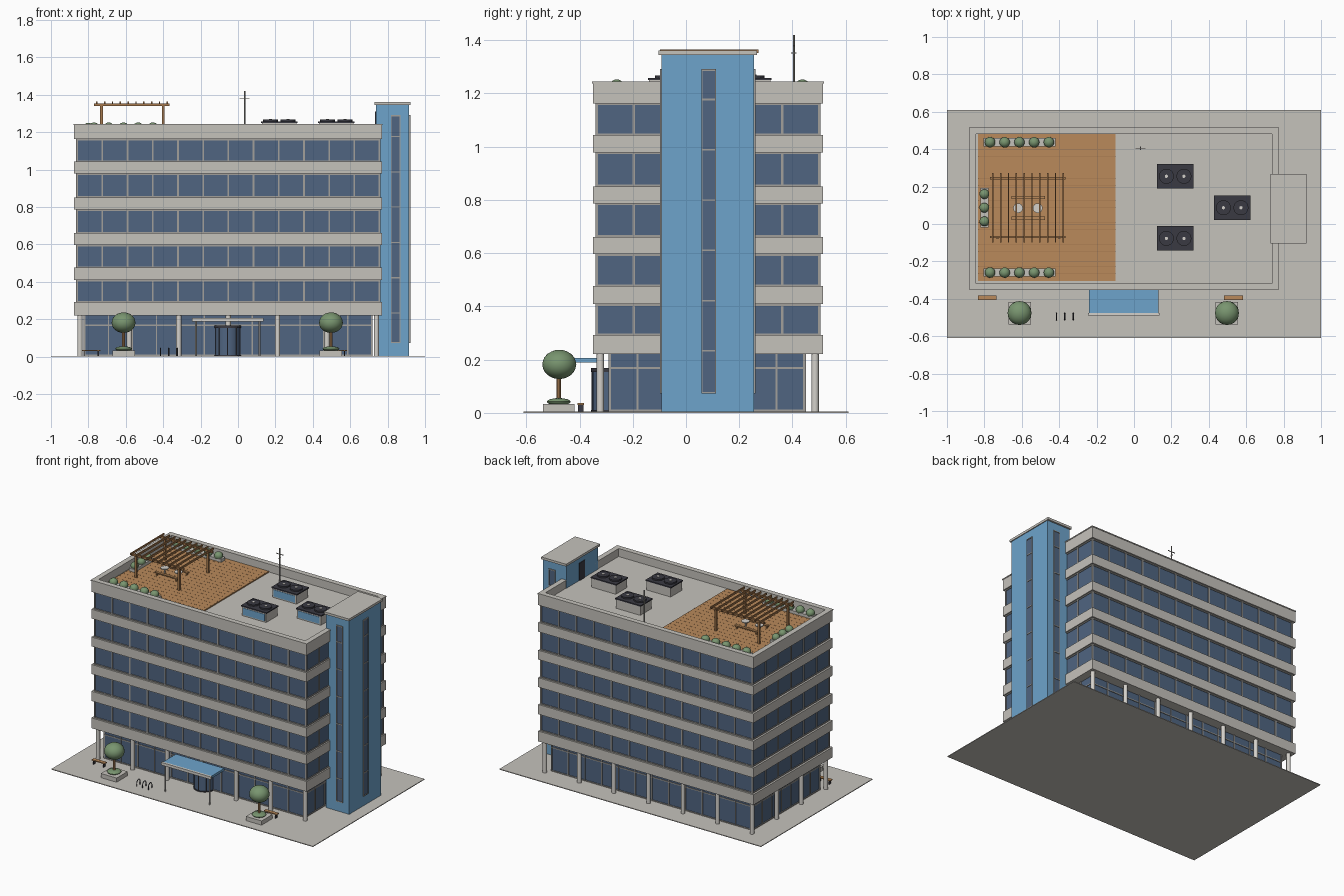
import bpy, bmesh, math
from mathutils import Matrix, Vector

cube = bpy.data.objects.get("Cube")
if cube:
    bpy.data.objects.remove(cube, do_unlink=True)


def material(name, r, g, b):
    m = bpy.data.materials.new(name)
    m.use_nodes = True
    m.diffuse_color = (r, g, b, 1)
    m.node_tree.nodes["Principled BSDF"].inputs["Base Color"].default_value = (r, g, b, 1)
    return m


CONCRETE = material("concrete", .56, .54, .50)
PALE = material("pale_stone", .66, .64, .60)
GLASS = material("tinted_glass", .08, .13, .22)
BLUE = material("blue_cladding", .155, .37, .60)
DECK = material("deck_wood", .49, .255, .105)
TIMBER = material("timber", .38, .19, .075)
LEAF = material("foliage", .19, .30, .16)
DARK = material("dark_metal", .042, .042, .055)
STEEL = material("grey_metal", .36, .35, .33)


class Part:
    """Collects primitives that share one material into one object."""

    def __init__(self, name, mat):
        self.name, self.mat, self.bm = name, mat, bmesh.new()

    def box(self, x0, x1, y0, y1, z0, z1):
        mid = Vector((x0 + x1, y0 + y1, z0 + z1)) / 2
        size = Matrix.Diagonal((x1 - x0, y1 - y0, z1 - z0, 1))
        bmesh.ops.create_cube(self.bm, size=1, matrix=Matrix.Translation(mid) @ size)
        return self

    def block(self, x, y, w, d, z0, z1):
        return self.box(x - w / 2, x + w / 2, y - d / 2, y + d / 2, z0, z1)

    def rod(self, x, y, r, z0, z1, sides=16):
        bmesh.ops.create_cone(self.bm, cap_ends=True, segments=sides, radius1=r, radius2=r,
                              depth=z1 - z0, matrix=Matrix.Translation((x, y, (z0 + z1) / 2)))
        return self

    def ball(self, x, y, z, r, squash=1):
        bmesh.ops.create_icosphere(self.bm, subdivisions=3, radius=r,
                                   matrix=Matrix.Translation((x, y, z)) @ Matrix.Diagonal((1, 1, squash, 1)))
        return self

    def done(self, smooth=False):
        mesh = bpy.data.meshes.new(self.name)
        self.bm.to_mesh(mesh)
        self.bm.free()
        mesh.materials.append(self.mat)
        obj = bpy.data.objects.new(self.name, mesh)
        bpy.context.collection.objects.link(obj)
        if smooth:
            bpy.ops.object.select_all(action='DESELECT')
            obj.select_set(True)
            bpy.context.view_layer.objects.active = obj
            bpy.ops.object.shade_smooth_by_angle()
        return obj


def spread(a, b, bays):
    return [a + (b - a) * i / bays for i in range(bays + 1)]


def mullions(part, x0, x1, y0, y1, z0, z1, nx, ny, w=.009, out=.005):
    """Upright bars round all four sides of a glazed box."""
    for x in spread(x0, x1, nx):
        for y in (y0, y1):
            part.block(x, y, w, out * 2, z0, z1)
    for y in spread(y0, y1, ny):
        for x in (x0, x1):
            part.block(x, y, out * 2, w, z0, z1)


def ring(part, x0, x1, y0, y1, z0, z1, t):
    """Rectangular wall ring of thickness t."""
    for a, b in ((y0, y0 + t), (y1 - t, y1)):
        part.box(x0, x1, a, b, z0, z1)
    for a, b in ((x0, x0 + t), (x1 - t, x1)):
        part.box(a, b, y0 + t, y1 - t, z0, z1)


# Paving and main body
Part("paving", CONCRETE).box(-1, 1, -.61, .61, 0, .005).done()
X0, X1, Y0, Y1 = -.86, .757, -.335, .50
ROOF = 1.188
Part("upper_glazing", GLASS).box(X0, X1, Y0, Y1, .25, 1.17).done()
Part("ground_glazing", GLASS).box(-.82, .715, -.287, .445, .005, .23).done()

# Floor bands and parapet
bands = Part("floor_bands", CONCRETE)
levels = [(.221, .292), (.409, .476), (.596, .661), (.787, .851), (.979, 1.043)]
for z0, z1 in levels:
    bands.box(-.877, .77, -.35, .515, z0, z1)
ring(bands, -.877, .77, -.35, .515, 1.163, 1.238, .03)
bands.box(-.85, .745, -.325, .49, 1.163, ROOF)
bands.done()
coping = Part("parapet_coping", CONCRETE)
ring(coping, -.88, .773, -.353, .518, 1.238, 1.245, .036)
coping.done()

# Window frames of the upper floors
frames = Part("window_frames", STEEL)
tops = [z0 for z0, z1 in levels[1:]] + [1.163]
for (z0, sill), head in zip(levels, tops):
    mullions(frames, X0, X1, Y0, Y1, sill, head, 12, 6)
    for z in (sill, head - .007):
        ring(frames, X0 - .004, X1 + .004, Y0 - .004, Y1 + .004, z, z + .007, .01)
frames.done()

# Ground floor frames and columns
ground = Part("shopfront_frames", STEEL)
mullions(ground, -.82, .715, -.287, .445, .005, .221, 12, 7, .007)
for z in (.005, .165):
    ring(ground, -.824, .719, -.291, .449, z, z + .007, .01)
ground.done()
columns = Part("columns", PALE)
for x in spread(-.845, .74, 6):
    for y in (-.322, .485):
        columns.rod(x, y, .014, .005, .225)
for y in spread(-.322, .485, 3)[1:3]:
    for x in (-.845, .74):
        columns.rod(x, y, .014, .005, .225)
columns.done(True)

# Stair tower with glazed strips on three sides and a roof door
Part("stair_tower", BLUE).box(.737, .915, -.092, .255, .005, 1.345).done()
Part("tower_cap", CONCRETE).box(.73, .921, -.103, .267, 1.345, 1.361).done()
strip = Part("tower_windows", GLASS)
strip.box(.82, .866, -.095, .258, .075, 1.288).box(.9, .918, .06, .11, .075, 1.288)
strip.done()
trim = Part("tower_window_frames", STEEL)
for z in [.075 - .003, 1.285] + spread(.23, 1.174, 5):
    trim.box(.82, .866, -.098, .261, z, z + .006).box(.9, .921, .06, .11, z, z + .006)
for x in (.818, .864):
    trim.box(x, x + .004, -.098, .261, .072, 1.291)
for y in (.058, .108):
    trim.box(.9, .921, y, y + .004, .072, 1.291)
trim.done()
Part("roof_door", DARK).box(.733, .74, .055, .115, ROOF, 1.31).done()

# Roof deck
Part("roof_deck", DECK).box(-.835, -.10, -.305, .48, ROOF, ROOF + .008).done()
seams = Part("deck_seams", TIMBER)
for y in spread(-.305, .48, 20)[1:-1]:
    seams.box(-.835, -.10, y - .0008, y + .0008, ROOF, ROOF + .0085)
seams.done()

# Pergola
pergola = Part("pergola", TIMBER)
for y in (-.07, .245):
    pergola.box(-.77, -.365, y - .006, y + .006, 1.34, 1.355)
    for x in (-.73, -.4):
        pergola.block(x, y, .014, .014, ROOF, 1.342)
for x in spread(-.755, -.378, 9):
    pergola.block(x, .087, .007, .37, 1.352, 1.365)
pergola.done()

# Seating under the pergola
tables = Part("roof_tables", PALE)
for x in (-.62, -.515):
    tables.rod(x, .085, .026, 1.228, 1.234).rod(x, .085, .005, ROOF, 1.23)
tables.done(True)
seats = Part("roof_benches", DECK)
for y in (.03, .142):
    seats.block(-.565, y, .18, .018, 1.212, 1.219)
    for x in (-.64, -.49):
        seats.block(x, y, .008, .014, ROOF, 1.214)
seats.done()

# Roof planters and shrubs
boxes, shrubs = Part("roof_planters", CONCRETE), Part("roof_shrubs", LEAF)
for y in (-.26, .437):
    boxes.block(-.612, y, .385, .044, ROOF, 1.216)
    for x in spread(-.77, -.455, 4):
        shrubs.ball(x, y, 1.226, .028, .95)
boxes.block(-.80, .087, .044, .21, ROOF, 1.216)
for y in (.014, .087, .16):
    shrubs.ball(-.80, y, 1.226, .026, .95)
boxes.done()
shrubs.done(True)

# Rooftop cooling units
body, lid = Part("cooling_units", CONCRETE), Part("cooling_tops", DARK)
panel, hubs = Part("cooling_panels", BLUE), Part("fan_hubs", PALE)
for x, y in ((.22, .255), (.22, -.077), (.525, .087)):
    body.block(x, y, .185, .125, ROOF, 1.25)
    lid.block(x, y, .195, .132, 1.25, 1.258)
    panel.block(x, y - .063, .165, .004, ROOF + .008, 1.243)
    for dx in (-.047, .047):
        lid.rod(x + dx, y, .04, 1.258, 1.268, 20)
        hubs.rod(x + dx, y, .009, 1.268, 1.271, 10)
for part in (body, lid, panel, hubs):
    part.done()

# Mast
mast = Part("mast", STEEL).rod(.035, .405, .004, ROOF, 1.42, 8)
mast.block(.035, .405, .055, .004, 1.377, 1.381).block(.035, .405, .004, .02, 1.35, 1.354).done()

# Entrance canopy and revolving door
Part("canopy_panel", BLUE).box(-.24, .13, -.475, -.335, .19, .206).done()
edge = Part("canopy_frame", PALE).box(-.245, .135, -.49, -.475, .188, .207)
for x in (-.225, .115):
    edge.rod(x, -.475, .005, .005, .19, 8)
edge.done()
DX, DY = -.055, -.285
Part("revolving_door", GLASS).rod(DX, DY, .066, .005, .155, 24).done(True)
door = Part("door_frame", DARK).rod(DX, DY, .071, .153, .168, 24).rod(DX, DY, .071, .005, .01, 24)
for i in range(8):
    a = math.tau * i / 8
    door.rod(DX + .067 * math.cos(a), DY + .067 * math.sin(a), .003, .005, .155, 6)
door.done()

# Street trees in planters, and benches
pots, trunks = Part("tree_planters", CONCRETE), Part("tree_trunks", DECK)
crowns = Part("tree_crowns", LEAF)
for x in (-.612, .497):
    pots.block(x, -.478, .12, .12, .005, .034)
    trunks.rod(x, -.478, .009, .03, .15, 10)
    crowns.ball(x, -.478, .042, .045, .3).ball(x, -.476, .182, .064, .86)
pots.done()
trunks.done(True)
crowns.done(True)
bench, legs = Part("street_benches", DECK), Part("bench_legs", DARK)
for x in (-.785, .532):
    bench.block(x, -.395, .1, .024, .03, .037)
    for dx in (-.038, .038):
        legs.block(x + dx, -.395, .006, .02, .005, .031)
bench.done()
legs.done()

# Bicycle hoops
for i, x in enumerate((-.415, -.37, -.325)):
    curve = bpy.data.curves.new("bicycle_hoop", 'CURVE')
    curve.dimensions, curve.bevel_depth, curve.bevel_resolution = '3D', .003, 1
    arch = [(-.495 + .018 * math.cos(a), .028 + .018 * math.sin(a)) for a in spread(0, math.pi, 8)]
    points = [(-.477, .004)] + arch + [(-.513, .004)]
    line = curve.splines.new('POLY')
    line.points.add(len(points) - 1)
    for p, (y, z) in zip(line.points, points):
        p.co = (x, y, z, 1)
    curve.materials.append(DARK)
    bpy.context.collection.objects.link(bpy.data.objects.new("bicycle_hoop_%d" % (i + 1), curve))
